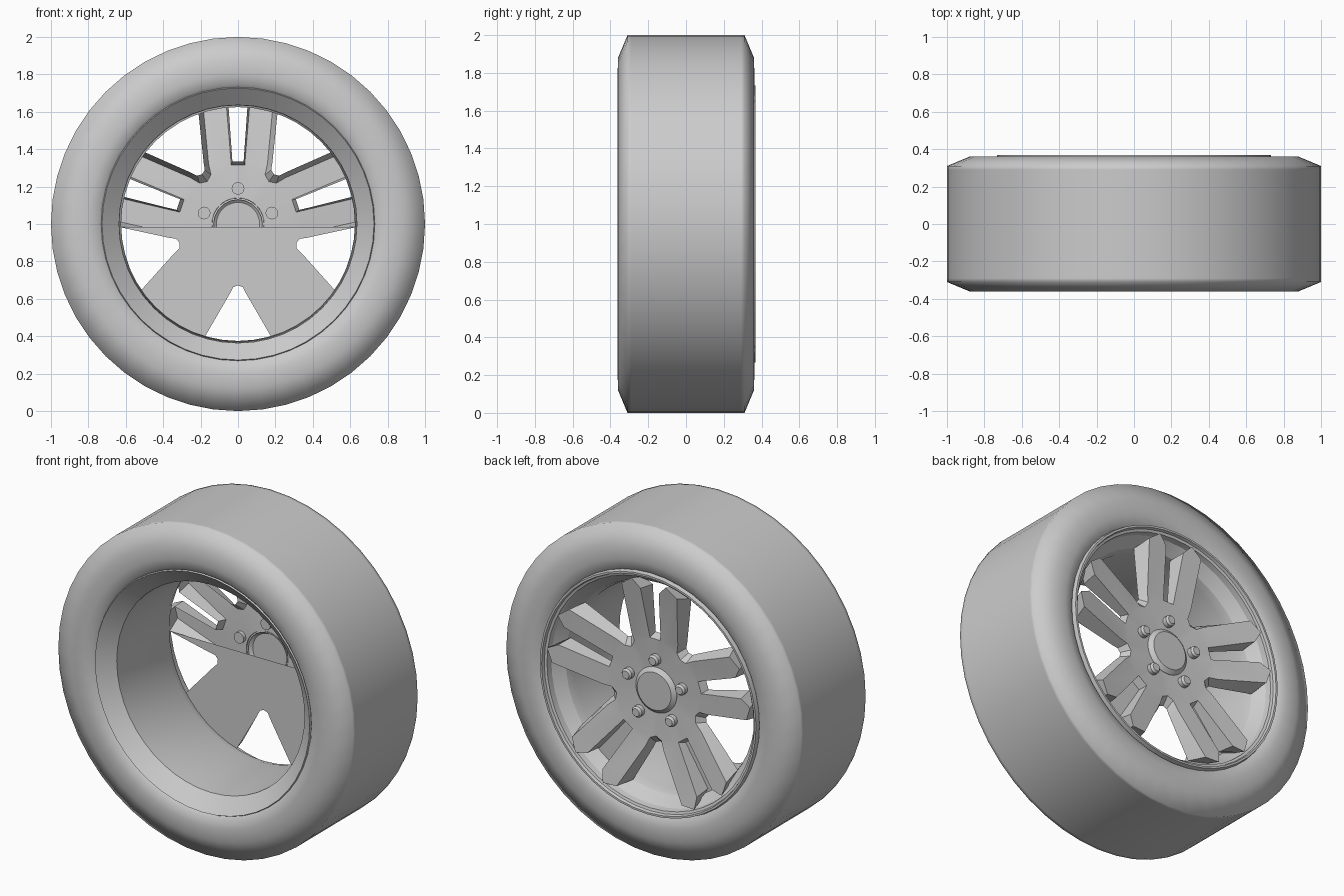
import bpy, bmesh, math
from mathutils import Vector

if "Cube" in bpy.data.objects:
    bpy.data.objects.remove(bpy.data.objects["Cube"], do_unlink=True)

grey = bpy.data.materials.new("plain_grey")
grey.use_nodes = True
grey.diffuse_color = (0.6, 0.6, 0.6, 1)
grey.node_tree.nodes["Principled BSDF"].inputs["Base Color"].default_value = (0.6, 0.6, 0.6, 1)

CENTRE = Vector((0, 0, 1))


def finish(name, bm, rule, angle):
    """Orient the faces by a rule, then make a shaded object."""
    bm.normal_update()
    if sum(rule(f) * f.calc_area() for f in bm.faces) < 0:
        bmesh.ops.reverse_faces(bm, faces=bm.faces[:])
    mesh = bpy.data.meshes.new(name)
    bm.to_mesh(mesh)
    bm.free()
    mesh.materials.append(grey)
    obj = bpy.data.objects.new(name, mesh)
    bpy.context.collection.objects.link(obj)
    bpy.ops.object.select_all(action="DESELECT")
    obj.select_set(True)
    bpy.context.view_layer.objects.active = obj
    bpy.ops.object.shade_smooth_by_angle(angle=math.radians(angle))
    return obj


def outward(f):
    d = f.calc_center_median() - CENTRE
    return f.normal.dot(Vector((d.x, 0, d.z)))


def revolve(name, profile, rule, angle, steps=48):
    """Spin (radius, y) points around the wheel axle."""
    bm = bmesh.new()
    verts = [bm.verts.new((0, y, 1 + r)) for r, y in profile]
    edges = [bm.edges.new(pair) for pair in zip(verts, verts[1:])]
    bmesh.ops.spin(bm, geom=verts + edges, cent=CENTRE, axis=(0, 1, 0),
                   angle=math.tau, steps=steps)
    bmesh.ops.remove_doubles(bm, verts=bm.verts[:], dist=1e-4)
    return finish(name, bm, rule, angle)


def five_sectors(bm, polygons):
    """Mirror half a sector of (radial, side, y) polygons, repeat five times."""
    for k in range(5):
        a = math.radians(90 + 72 * k)
        c, s = math.cos(a), math.sin(a)
        for side in (1, -1):
            for poly in polygons:
                pts = [(p * c - side * q * s, y, 1 + p * s + side * q * c) for p, q, y in poly]
                bm.faces.new([bm.verts.new(v) for v in pts[::side]])
    bmesh.ops.remove_doubles(bm, verts=bm.verts[:], dist=1e-4)
    bmesh.ops.recalc_face_normals(bm, faces=bm.faces[:])


def polar(r, degrees):
    return r * math.cos(math.radians(degrees)), r * math.sin(math.radians(degrees))


# Tyre: flat tread, rounded-looking shoulders and sidewalls
half = [(0.725, 0.33), (0.745, 0.35), (0.80, 0.362), (0.88, 0.36), (1.0, 0.31), (1.0, 0.29)]
tyre = half + [(r, -y) for r, y in reversed(half)]
revolve("tyre", tyre, outward, 80)

# Rim: chamfered inner opening, barrel and outer lip
rim = [(0.735, -0.33), (0.727, -0.345), (0.636, -0.265), (0.625, 0.2), (0.64, 0.25),
       (0.695, 0.31), (0.70, 0.345), (0.715, 0.35), (0.72, 0.368), (0.732, 0.368), (0.738, 0.34)]
revolve("rim", rim, lambda f: -outward(f), 25)


# Spoke shell: front face rises towards the tips, walls flare to the base
def lift(p, q):
    return (p, q, 0.285 + 0.07 * max(0, math.hypot(p, q) - 0.25) / 0.4)


def gap_point(along, across):
    c, s = polar(1, 36)
    return along * c + across * s, along * s - across * c


face = [(0.315, 0), (0.315, 0.036), (0.63, 0.062), (0.685, 0.115), (0.632, 0.187),
        gap_point(0.353, 0.062), gap_point(0.298, 0.038), gap_point(0.28, 0)]
base = [(0.335, 0), (0.335, 0.03), (0.62, 0.05), (0.65, 0.115), (0.602, 0.212),
        gap_point(0.375, 0.045), gap_point(0.338, 0.026), gap_point(0.328, 0)]
top = [lift(*p) for p in face]
low = [(p, q, 0.25) for p, q in base]
hub_ring = [polar(0.13, d) + (0.285,) for d in (36, 18, 0)]

polygons = [hub_ring + [top[0], top[1], top[6], top[7]],
            [top[1], top[5], top[6]],
            [top[1], top[2], top[4], top[5]],
            [top[2], top[3], top[4]]]
polygons += [[top[i], top[i + 1], low[i + 1], low[i]] for i in range(7)]
bm = bmesh.new()
five_sectors(bm, polygons)
finish("spokes", bm, lambda f: f.normal.y, 30)

# Backing plate: only behind the lower half of the spokes
bm = bmesh.new()
five_sectors(bm, [[(0, 0, 0.25), (0.64, 0, 0.25)] + low[3:]])
bmesh.ops.bisect_plane(bm, geom=bm.verts[:] + bm.edges[:] + bm.faces[:],
                       plane_co=(0, 0, 0.985), plane_no=(0, 0, 1), clear_outer=True)
finish("backing_plate", bm, lambda f: -f.normal.y, 30)

# Hub cap
revolve("hub_cap", [(0.14, 0.28), (0.137, 0.29), (0.115, 0.308), (0, 0.308)],
        lambda f: f.normal.y, 25, 40)

# Wheel bolts
for k in range(5):
    a = math.radians(90 + 72 * k)
    bm = bmesh.new()
    rings = [(0.034, 0.265), (0.034, 0.315), (0.024, 0.327)]
    verts = []
    for r, y in rings:
        verts.append([bm.verts.new((0.19 * math.cos(a) + r * math.cos(t * math.tau / 12), y,
                                    1 + 0.19 * math.sin(a) + r * math.sin(t * math.tau / 12)))
                      for t in range(12)])
    for lower, upper in zip(verts, verts[1:]):
        for t in range(12):
            n = (t + 1) % 12
            bm.faces.new((lower[t], lower[n], upper[n], upper[t]))
    bm.faces.new(verts[0])
    bm.faces.new(verts[-1])
    bmesh.ops.recalc_face_normals(bm, faces=bm.faces[:])
    finish(f"bolt_{k + 1}", bm, lambda f: 1, 35)
